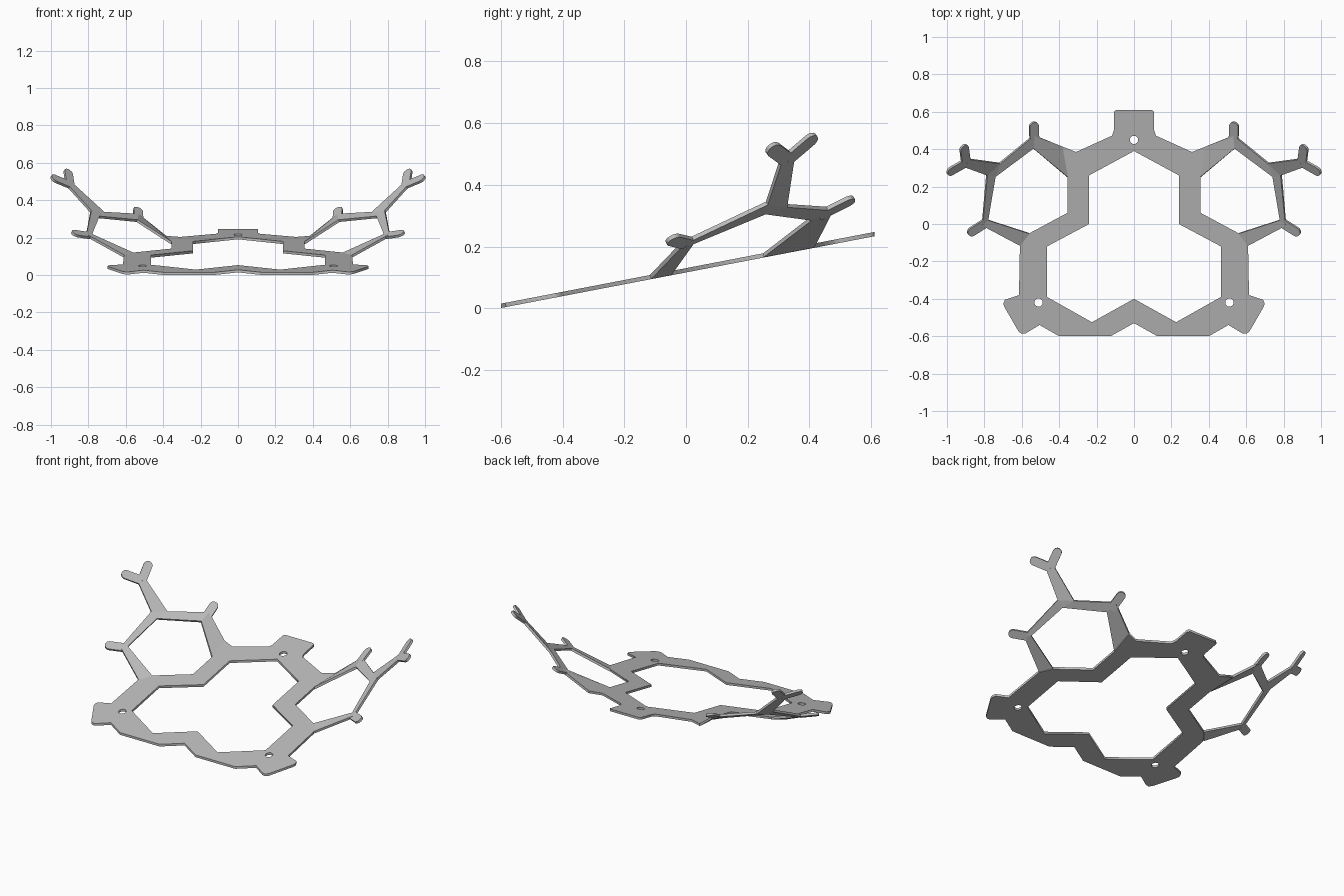
import bpy, bmesh, math
from mathutils import Vector

cube = bpy.data.objects.get("Cube")
if cube:
    bpy.data.objects.remove(cube)

THICK = 0.014

mat = bpy.data.materials.new("light_grey")
mat.use_nodes = True
GREY = (0.5, 0.5, 0.5, 1)
mat.diffuse_color = GREY
mat.node_tree.nodes["Principled BSDF"].inputs["Base Color"].default_value = GREY


def base_z(x, y):
    return 0.123 + 0.192 * y


def wing_z(x, y):
    # wing plane, bent further up towards the tip
    z = 0.46 * x + 0.49 * y - 0.157
    return z + 0.45 * max(0, 0.83 * x + 0.56 * y - 0.785)


def mirrored(half):
    # closed loop from a half outline that starts and ends on the centre line
    return half + [(-x, y) for x, y in reversed(half) if x > 0]


def circle(cx, cy, r, n=20):
    return [(cx + r * math.cos(2 * math.pi * i / n),
             cy + r * math.sin(2 * math.pi * i / n)) for i in range(n)]


# Sloping base frame, a flat plate with a large opening and three screw holes
outer = [(0, .61), (.095, .61), (.108, .6), (.108, .5), (.118, .472), (.31, .385),
         (.385, .415), (.355, .25), (.355, .06), (.56, -.05), (.61, -.115),
         (.615, -.38), (.69, -.405), (.698, -.425), (.695, -.44), (.617, -.575),
         (.6, -.587), (.58, -.585), (.505, -.54), (.4, -.6), (.125, -.6), (0, -.53)]
inner = [(0, .39), (.24, .26), (.24, 0), (.465, -.12), (.465, -.39),
         (.225, -.525), (0, -.4)]
loops = [mirrored(outer), mirrored(inner)]
loops += [circle(x, y, 0.022) for x, y in ((0, .45), (.51, -.42), (-.51, -.42))]

curve = bpy.data.curves.new("base_outline", "CURVE")
curve.dimensions = "2D"
curve.fill_mode = "BOTH"
curve.extrude = THICK / 2
for loop in loops:
    spline = curve.splines.new("POLY")
    spline.points.add(len(loop) - 1)
    spline.use_cyclic_u = True
    for p, (x, y) in zip(spline.points, loop):
        p.co = (x, y, 0, 1)
temp = bpy.data.objects.new("base_outline", curve)
bpy.context.collection.objects.link(temp)
bpy.context.view_layer.update()
mesh = bpy.data.meshes.new_from_object(
    temp.evaluated_get(bpy.context.evaluated_depsgraph_get()))
bpy.data.objects.remove(temp)
for v in mesh.vertices:
    v.co.z += base_z(v.co.x, v.co.y)
bm = bmesh.new()
bm.from_mesh(mesh)
bmesh.ops.remove_doubles(bm, verts=bm.verts, dist=0.0001)
bmesh.ops.recalc_face_normals(bm, faces=bm.faces)
bm.to_mesh(mesh)
bm.free()
mesh.materials.clear()
mesh.materials.append(mat)
bpy.context.collection.objects.link(bpy.data.objects.new("base_frame", mesh))


# Folded-up wings: half a hexagon ring, a tip arm and round-ended tabs
hinge = {"top_in": (.355, .25), "top_out": (.385, .415),
         "low_in": (.56, -.05), "low_out": (.61, -.115)}
nodes = {"up_in": (.54, .405), "up_out": (.535, .475),
         "far_in": (.743, .255), "far_up": (.718, .325), "far_low": (.787, .262),
         "side_in": (.782, .022), "side_out": (.812, -.008),
         "tip_up": (.887, .348), "tip_low": (.905, .305)}
beams = ["top_in top_out up_out up_in", "up_in up_out far_up far_in",
         "far_in far_up far_low", "far_in far_low side_out side_in",
         "side_in side_out low_out low_in", "far_up tip_up tip_low far_low"]
tabs = [((.532, .43), (.535, .522)), ((.795, .005), (.866, -.04)),
        ((.898, .328), (.908, .402)), ((.898, .328), (.978, .283))]


def on_wing(p):
    return Vector((p[0], p[1], wing_z(*p)))


def add_tab(bm, start, end, sign, r=0.026):
    a, b = on_wing(start), on_wing(end)
    d = (b - a).normalized()
    e = 0.01
    slope_x = (wing_z(end[0] + e, end[1]) - b.z) / e
    slope_y = (wing_z(end[0], end[1] + e) - b.z) / e
    side = d.cross(Vector((-slope_x, -slope_y, 1))).normalized()
    pts = [a - side * r, a + side * r]
    for i in range(9):
        t = math.pi * i / 8
        pts.append(b + side * r * math.cos(t) + d * r * math.sin(t))
    bm.faces.new([bm.verts.new((p.x * sign, p.y, p.z)) for p in pts])


for name, sign in (("left_wing", 1), ("right_wing", -1)):
    bm = bmesh.new()
    verts = {}
    for table, height in ((hinge, base_z), (nodes, wing_z)):
        for key, (x, y) in table.items():
            verts[key] = bm.verts.new((x * sign, y, height(x, y)))
    for beam in beams:
        bm.faces.new([verts[k] for k in beam.split()])
    for start, end in tabs:
        add_tab(bm, start, end, sign)
    for f in bm.faces:
        f.normal_update()
        if f.normal.z < 0:
            f.normal_flip()
    wing = bpy.data.meshes.new(name)
    bm.to_mesh(wing)
    bm.free()
    wing.materials.append(mat)
    ob = bpy.data.objects.new(name, wing)
    bpy.context.collection.objects.link(ob)
    solid = ob.modifiers.new("thickness", "SOLIDIFY")
    solid.thickness = THICK
    solid.offset = 0
